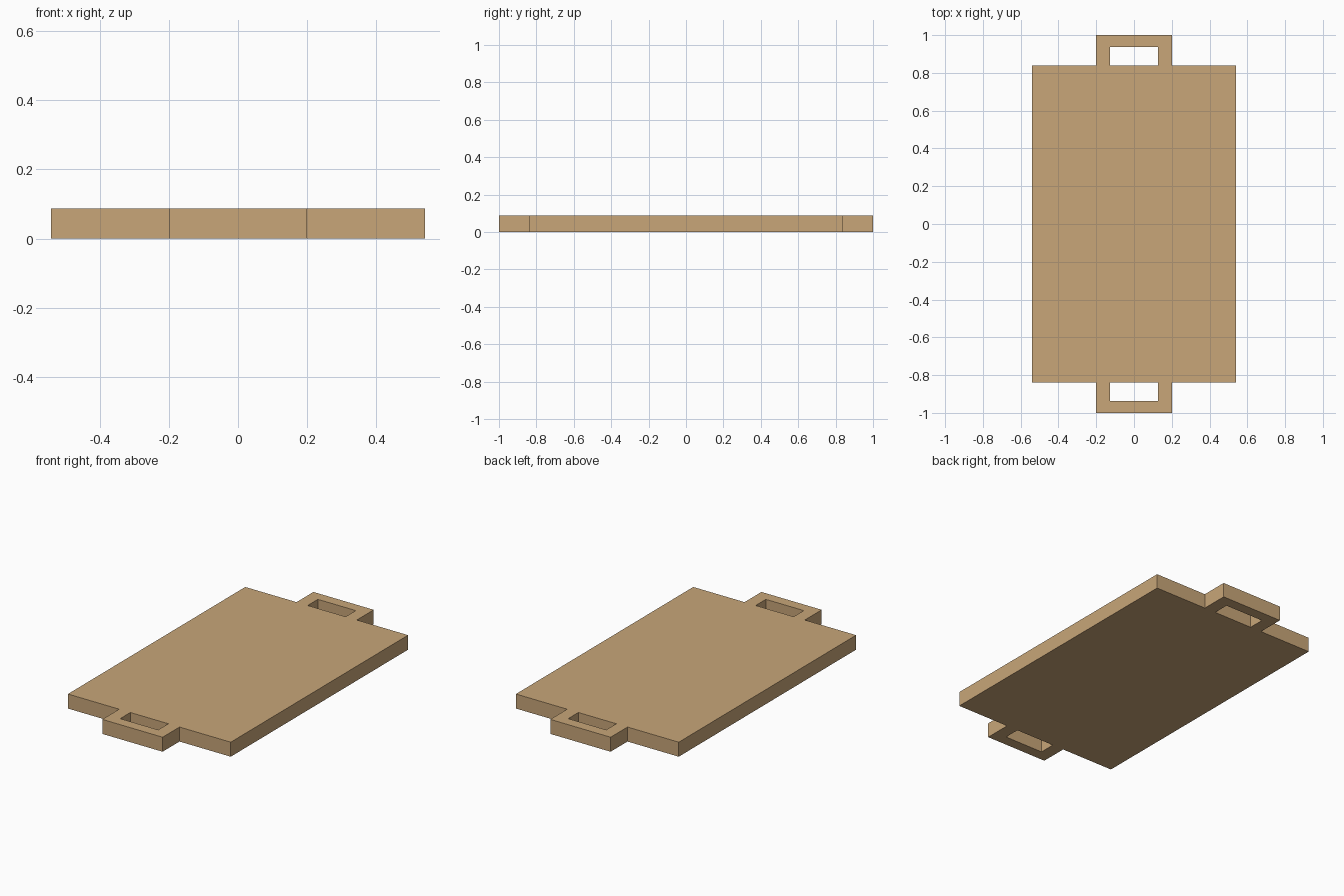
import bpy, bmesh

if "Cube" in bpy.data.objects:
    bpy.data.objects.remove(bpy.data.objects["Cube"])

# Grid lines of the board outline (handles and slots fall on them)
XS = [-0.54, -0.2, -0.126, 0.126, 0.2, 0.54]
YS = [-1.0, -0.936, -0.84, 0.84, 0.936, 1.0]
THICKNESS = 0.087


def is_solid(i, j):
    if j == 2:                                   # main board
        return True
    slot = i == 2 and j in (1, 3)                # hand hole
    return 1 <= i <= 3 and not slot              # handle frame


wood = bpy.data.materials.new("light_wood")
wood.diffuse_color = (0.58, 0.38, 0.19, 1)
wood.use_nodes = True
wood.node_tree.nodes["Principled BSDF"].inputs["Base Color"].default_value = wood.diffuse_color

# Board with a slotted handle at each end
bm = bmesh.new()
verts = [[bm.verts.new((x, y, 0)) for y in YS] for x in XS]
for i in range(5):
    for j in range(5):
        if is_solid(i, j):
            bm.faces.new((verts[i][j], verts[i + 1][j],
                          verts[i + 1][j + 1], verts[i][j + 1]))
bmesh.ops.delete(bm, geom=[v for v in bm.verts if not v.link_faces], context='VERTS')

# Give it thickness
bottom = bm.faces[:]
top = bmesh.ops.extrude_face_region(bm, geom=bottom, use_keep_orig=True)["geom"]
bmesh.ops.translate(bm, vec=(0, 0, THICKNESS),
                    verts=[g for g in top if isinstance(g, bmesh.types.BMVert)])
bmesh.ops.recalc_face_normals(bm, faces=bm.faces[:])

mesh = bpy.data.meshes.new("board_with_handles")
bm.to_mesh(mesh)
bm.free()
mesh.materials.append(wood)
board = bpy.data.objects.new("board_with_handles", mesh)
bpy.context.collection.objects.link(board)
